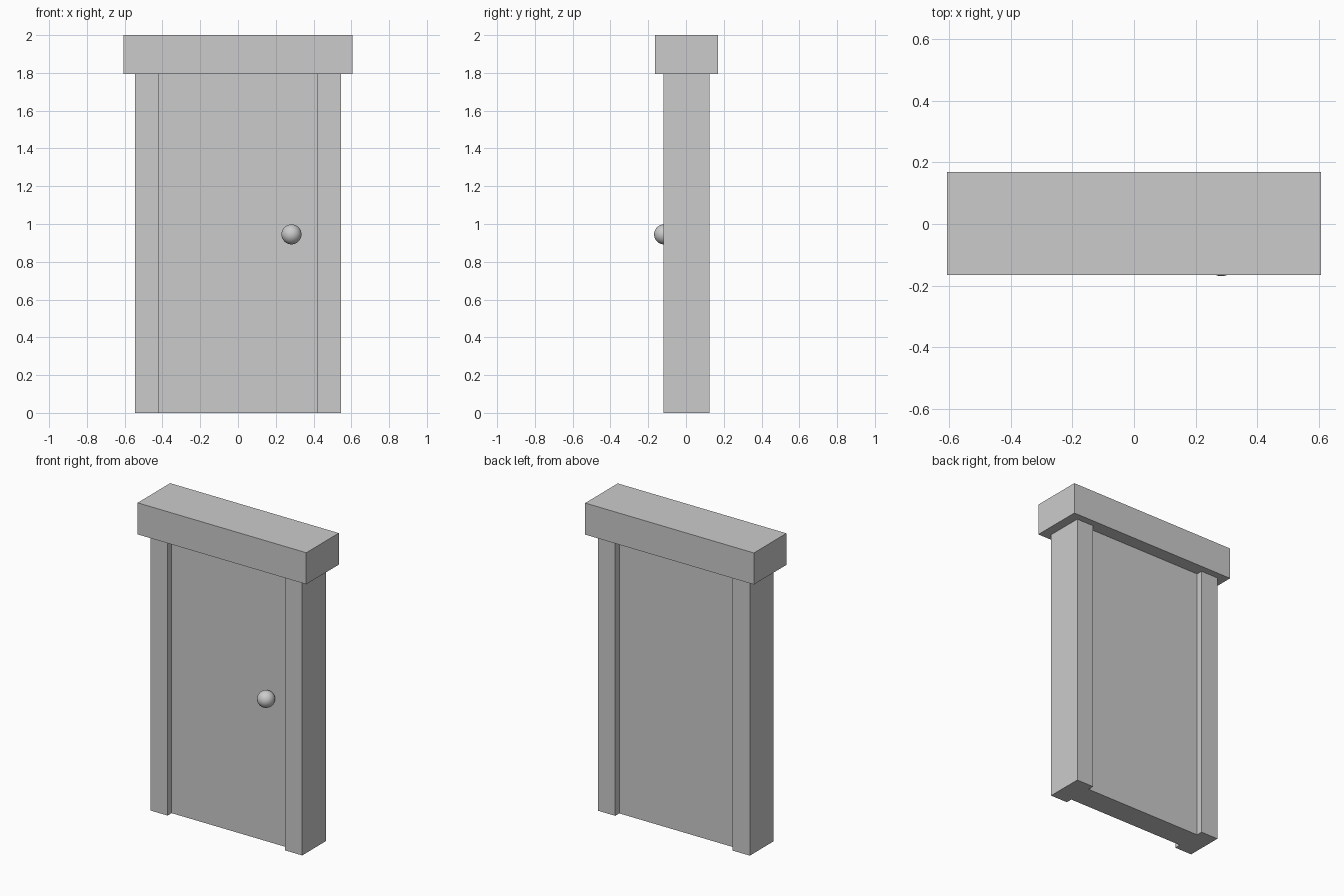
import bpy
import math

cube = bpy.data.objects.get("Cube")
if cube:
    bpy.data.objects.remove(cube, do_unlink=True)

# One plain grey for every part
grey = bpy.data.materials.new("plain_grey")
grey.use_nodes = True
colour = (0.6, 0.6, 0.6, 1.0)
grey.diffuse_color = colour
grey.node_tree.nodes["Principled BSDF"].inputs["Base Color"].default_value = colour

TOP = 2.0
LINTEL_BOTTOM = 1.795
POST_IN, POST_OUT = 0.422, 0.545
MID_Y = 0.002


def box(name, x0, x1, depth, z0, z1):
    """Box centred on the frame's mid plane."""
    bpy.ops.mesh.primitive_cube_add(size=1, location=((x0 + x1) / 2, MID_Y, (z0 + z1) / 2))
    obj = bpy.context.object
    obj.name = name
    obj.scale = (x1 - x0, depth, z1 - z0)
    bpy.ops.object.transform_apply(location=False, rotation=False, scale=True)
    obj.data.materials.append(grey)
    return obj


# Frame: two posts and the overhanging lintel
box("left_post", POST_IN, POST_OUT, 0.243, 0, LINTEL_BOTTOM)
box("right_post", -POST_OUT, -POST_IN, 0.243, 0, LINTEL_BOTTOM)
box("lintel", -0.606, 0.606, 0.334, LINTEL_BOTTOM, TOP)

# Door panel, recessed on both sides
box("door_panel", -POST_IN, POST_IN, 0.16, 0, LINTEL_BOTTOM)

# Round knob, on the front only
bpy.ops.mesh.primitive_uv_sphere_add(segments=32, ring_count=16, radius=0.053,
                                     location=(0.283, -0.116, 0.945))
knob = bpy.context.object
knob.name = "door_knob"
knob.data.materials.append(grey)
bpy.ops.object.shade_smooth_by_angle(angle=math.radians(40))
